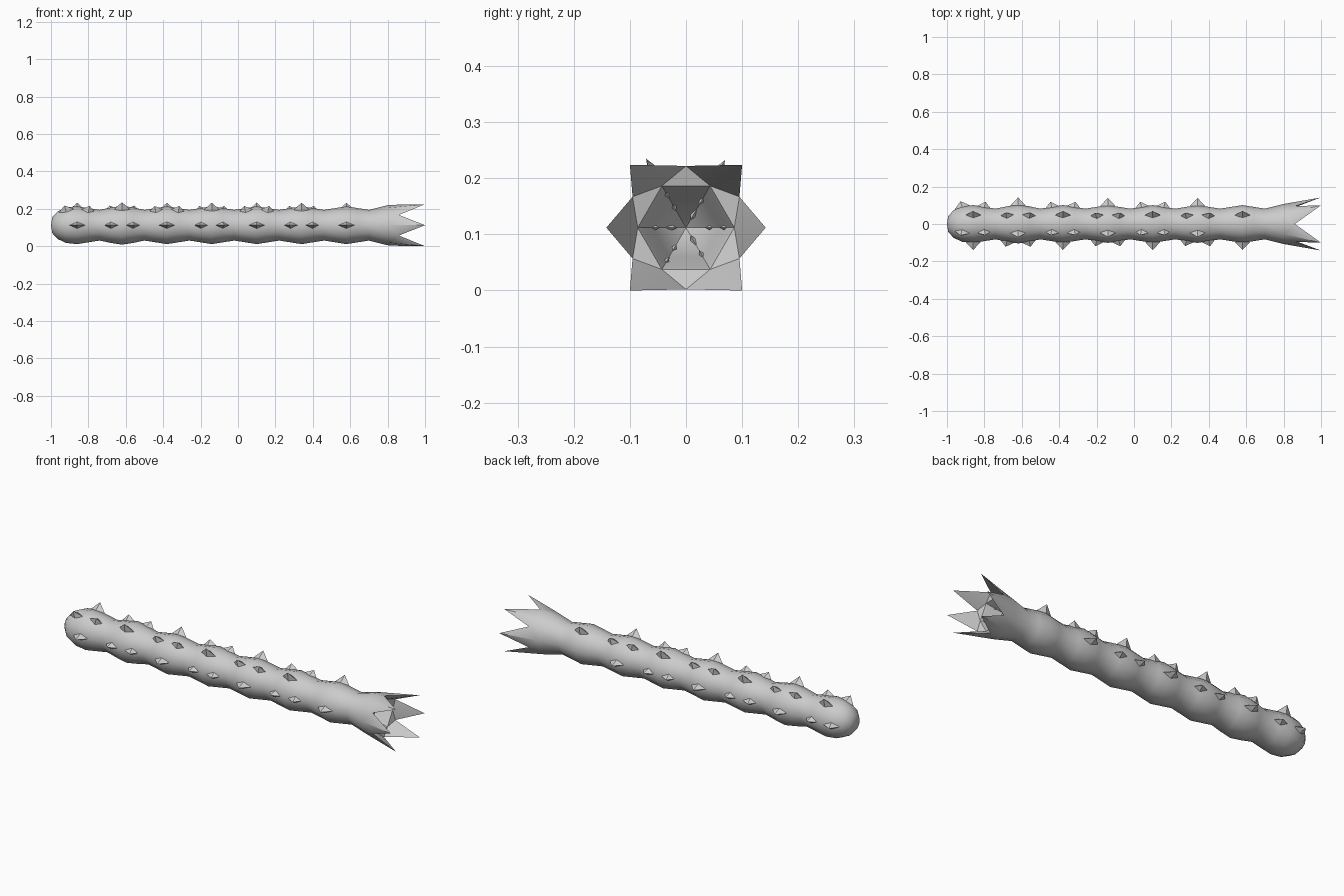
import bpy, bmesh, math
from mathutils import Vector

if "Cube" in bpy.data.objects:
    bpy.data.objects.remove(bpy.data.objects["Cube"])

CZ = 0.112      # height of the body axis
SIDES = 12
PERIOD = 0.24   # length of one body segment


def radius(x):
    """Body radius along x: rounded tail end, then repeating bulges."""
    r = 0.0915 + 0.0095 * math.cos(math.tau * (x + 0.86) / PERIOD)
    if abs(x + 0.62) < 0.09:
        r += 0.003
    if x < -0.88:
        r = 0.1 * math.sqrt(max(0.0, 1 - ((-0.88 - x) / 0.125) ** 2))
    return r


def point(x, r, deg):
    a = math.radians(deg)
    return Vector((x, r * math.cos(a), CZ + r * math.sin(a)))


def finish(bm, name, smooth):
    bmesh.ops.recalc_face_normals(bm, faces=bm.faces)
    me = bpy.data.meshes.new(name)
    bm.to_mesh(me)
    bm.free()
    ob = bpy.data.objects.new(name, me)
    bpy.context.collection.objects.link(ob)
    if smooth:
        bpy.context.view_layer.objects.active = ob
        ob.select_set(True)
        bpy.ops.object.shade_smooth_by_angle(angle=math.radians(40))
        ob.select_set(False)
    return ob


def bridge(bm, a, b):
    n = len(a)
    for i in range(n):
        j = (i + 1) % n
        bm.faces.new((a[i], a[j], b[j], b[i]))


# Segmented body, petal rim and throat as one closed skin
bm = bmesh.new()
xs = [-0.993, -0.965, -0.92] + [-0.86 + 0.06 * i for i in range(27)]
rings = [[bm.verts.new(point(x, radius(x), i * 360 / SIDES)) for i in range(SIDES)] for x in xs]
rings.append([bm.verts.new(point(0.8, 0.107, i * 30)) for i in range(SIDES)])

# rim alternates between pointed petal tips and valleys
rim = []
for i in range(SIDES):
    if i % 2:
        co = point(0.86, 0.11, i * 30)
    else:
        c, s = math.cos(math.radians(i * 30)), math.sin(math.radians(i * 30))
        y = 0.142 * c if abs(c) > 0.9 else math.copysign(0.1, c)
        z = 0.0 if abs(s) < 0.1 else math.copysign(0.112, s)
        co = Vector((1.0, y, CZ + z))
    rim.append(bm.verts.new(co))
tail = bm.verts.new((-1.0, 0, CZ))
for i in range(SIDES):
    bm.faces.new((rings[0][i], rings[0][(i + 1) % SIDES], tail))
for a, b in zip(rings, rings[1:]):
    bridge(bm, a, b)
for i in range(SIDES):
    j = (i + 1) % SIDES
    tip, val = (i, j) if i % 2 == 0 else (j, i)
    bm.faces.new((rings[-1][i], rings[-1][j], rim[val]))
    bm.faces.new((rings[-1][tip], rim[val], rim[tip]))

# hexagonal throat
THROAT = [(0.85, 0.086), (0.835, 0.079), (0.77, 0.06), (0.71, 0.035)]
hexes = [[bm.verts.new(point(x, r, k * 60)) for k in range(6)] for x, r in THROAT]
for k in range(6):
    t, v, t2 = rim[2 * k], rim[2 * k + 1], rim[(2 * k + 2) % SIDES]
    h, h2 = hexes[0][k], hexes[0][(k + 1) % 6]
    bm.faces.new((t, v, h))
    bm.faces.new((v, h2, h))
    bm.faces.new((v, t2, h2))
for a, b in zip(hexes, hexes[1:]):
    bridge(bm, a, b)
deep = bm.verts.new((0.68, 0, CZ))
for k in range(6):
    bm.faces.new((hexes[-1][k], hexes[-1][(k + 1) % 6], deep))
finish(bm, "segmented_body", True)


def add_spike(bm, base, along, across, normal, length, width, height):
    """Four-sided pyramid sunk slightly into the surface."""
    b = base - normal * 0.006
    vs = [bm.verts.new(b + o) for o in
          (along * length, across * width, -along * length, -across * width)]
    top = bm.verts.new(base + normal * height)
    bm.faces.new(vs)
    for i in range(4):
        bm.faces.new((vs[i], vs[(i + 1) % 4], top))


# Back and side spikes: alternating single and paired along each row
bm = bmesh.new()
row_a = [-0.86, -0.38, 0.10, 0.58] + [c + d for c in (-0.62, -0.14, 0.34) for d in (-0.06, 0.06)]
row_b = [-0.62, -0.14, 0.34] + [c + d for c in (-0.86, -0.38, 0.10) for d in (-0.06, 0.06)]
for deg, row in ((0, row_b), (60, row_a), (120, row_b), (180, row_a)):
    for x in row:
        slope = (radius(x + 0.02) - radius(x - 0.02)) / 0.04
        out = point(0, 1, deg) - Vector((0, 0, CZ))
        along = Vector((1, out.y * slope, out.z * slope)).normalized()
        normal = (out - Vector((slope, 0, 0))).normalized()
        single = abs((x + 0.86) / PERIOD - round((x + 0.86) / PERIOD)) < 0.05
        add_spike(bm, point(x, radius(x), deg), along, along.cross(normal),
                  normal, 0.042, 0.018, 0.038 if single else 0.028)
finish(bm, "back_spikes", False)

# Small teeth on the throat wall, staggered in rings
bm = bmesh.new()


def throat_x(r):
    for (x0, r0), (x1, r1) in zip(THROAT, THROAT[1:] + [(0.68, 0.0)]):
        if r1 <= r <= r0:
            return x0 + (x1 - x0) * (r0 - r) / (r0 - r1)


for k in range(6):
    for r in ((0.07, 0.044) if k in (0, 2, 4) else (0.057, 0.026)):
        out = point(0, 1, k * 60) - Vector((0, 0, CZ))
        along = (Vector((1, 0, 0)) + out * 0.35).normalized()
        normal = (Vector((0.45, 0, 0)) - out).normalized()
        add_spike(bm, point(throat_x(r), r, k * 60), along, along.cross(normal).normalized(),
                  normal, 0.014, 0.008, 0.012)
finish(bm, "throat_teeth", False)
